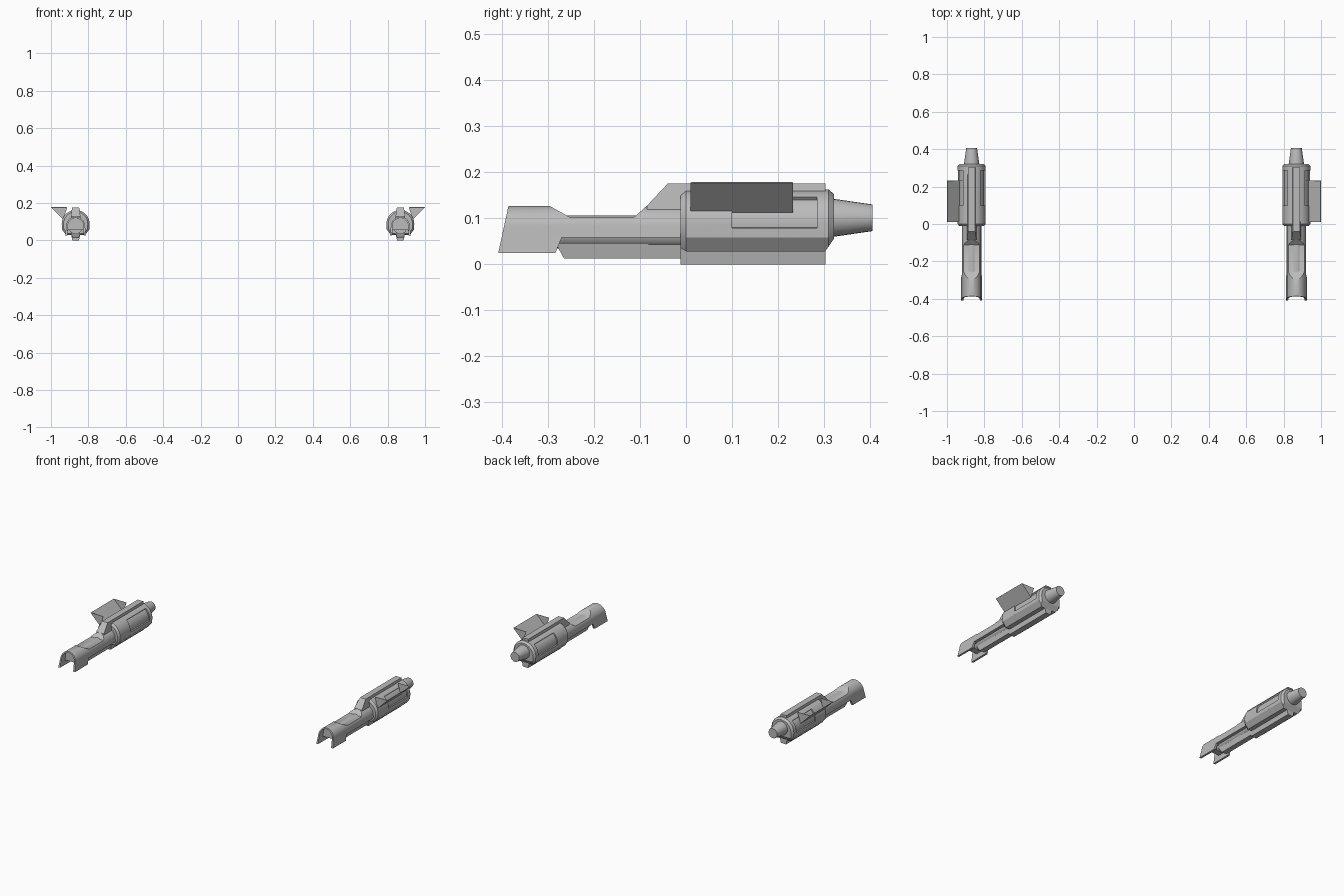
import bpy, bmesh
from math import sin, cos, radians
from mathutils import Matrix

cube = bpy.data.objects.get("Cube")
if cube:
    bpy.data.objects.remove(cube)

grey = bpy.data.materials.new("gunmetal_grey")
grey.use_nodes = True
grey.diffuse_color = (0.5, 0.5, 0.5, 1)
grey.node_tree.nodes["Principled BSDF"].inputs["Base Color"].default_value = (0.5, 0.5, 0.5, 1)

OFFSET = 0.868
parts = []


def arc(radius, cz, start, end, steps=20):
    """Points (x, z) on an arc around (0, cz)."""
    angles = [radians(start + (end - start) * i / steps) for i in range(steps + 1)]
    return [(radius * cos(a), cz + radius * sin(a)) for a in angles]


def loft(name, rings):
    """Closed solid through rings of equal point count."""
    bm = bmesh.new()
    loops = [[bm.verts.new(p) for p in ring] for ring in rings]
    n = len(loops[0])
    for a, b in zip(loops, loops[1:]):
        for i in range(n):
            bm.faces.new((a[i], a[(i + 1) % n], b[(i + 1) % n], b[i]))
    bm.faces.new(loops[0])
    bm.faces.new(loops[-1])
    bmesh.ops.recalc_face_normals(bm, faces=bm.faces)
    mesh = bpy.data.meshes.new(name)
    bm.to_mesh(mesh)
    bm.free()
    obj = bpy.data.objects.new(name, mesh)
    bpy.context.collection.objects.link(obj)
    return obj


def along(name, profile, y0, y1):
    """Extrude an (x, z) profile along y."""
    return loft(name, [[(x, y, z) for x, z in profile] for y in (y0, y1)])


def across(name, profile, low, high=None, split=0):
    """Extrude a (y, z) profile along x; points above split use the high half width."""
    high = low if high is None else high
    return loft(name, [[(s * (high if z > split else low), y, z) for y, z in profile]
                       for s in (-1, 1)])


def finish(obj, cutters=()):
    """Cut, shade, colour and remember a part."""
    for c in cutters:
        c.hide_render = True
        mod = obj.modifiers.new("cut", 'BOOLEAN')
        mod.operation, mod.solver, mod.object = 'DIFFERENCE', 'EXACT', c
    if cutters:
        bpy.context.view_layer.update()
        dg = bpy.context.evaluated_depsgraph_get()
        mesh = bpy.data.meshes.new_from_object(obj.evaluated_get(dg))
        obj.modifiers.clear()
        obj.data = mesh
        for c in cutters:
            bpy.data.objects.remove(c)
    obj.data.materials.clear()
    obj.data.materials.append(grey)
    bpy.ops.object.select_all(action='DESELECT')
    obj.select_set(True)
    bpy.context.view_layer.objects.active = obj
    bpy.ops.object.shade_smooth_by_angle(angle=radians(30))
    parts.append(obj)


# barrel: arched sleeve with slanted mouth, flat scoop on top and open underside
sleeve = [(0.056, 0.025)] + arc(0.05, 0.077, 0, 180) + [(-0.056, 0.025)]
bore = [(0.045, 0.0)] + arc(0.042, 0.077, 0, 180) + [(-0.045, 0.0)]
channel = [(0.045, 0.0), (0.042, 0.055), (-0.042, 0.055), (-0.045, 0.0)]
finish(along("barrel", sleeve, -0.408, 0.0), [
    across("mouth_cutter", [(-0.408, 0.025), (-0.383, 0.14), (-0.5, 0.14), (-0.5, 0.0), (-0.413, 0.0)], 0.1),
    across("scoop_cutter", [(-0.315, 0.137), (-0.252, 0.102), (-0.113, 0.102), (-0.074, 0.137)], 0.1),
    across("underside_cutter", [(-0.29, 0.01), (-0.27, 0.058), (0.1, 0.058), (0.1, 0.01)], 0.1),
    along("bore_cutter", bore, -0.5, -0.36),
    along("channel_cutter", channel, -0.45, -0.2),
])

# round core inside the sleeve and the rail beneath it
finish(along("barrel_core", arc(0.036, 0.07, 0, 342, 19), -0.3, 0.0))
finish(across("barrel_lower_rail",
              [(-0.28, 0.048), (-0.278, 0.036), (-0.265, 0.012), (0.0, 0.012), (0.0, 0.048)],
              0.016, 0.024, 0.03))

# receiver: domed housing with chamfered ends and recessed side panels
MID = 0.088
housing = ([(0.05, 0.028), (0.073, 0.058)] + arc(0.0745, MID, 0, 180, 28)
           + [(-0.073, 0.058), (-0.05, 0.028)])
sections = [(-0.012, 0.87), (0.0, 1), (0.31, 1), (0.322, 0.86)]
body = loft("receiver", [[(x * k, y, MID + (z - MID) * k) for x, z in housing]
                         for y, k in sections])
panel = arc(0.067, MID, -7, 51, 12) + arc(0.1, MID, 51, -7, 12)
finish(body, [
    across("heel_cutter", [(0.297, 0.02), (0.322, 0.056), (0.36, 0.056), (0.36, 0.02)], 0.2),
    along("panel_cutter_a", panel, 0.1, 0.285),
    along("panel_cutter_b", [(-x, z) for x, z in panel], 0.1, 0.285),
])

# rails above and below the receiver
finish(across("top_rail",
              [(-0.085, 0.11), (-0.085, 0.127), (-0.04, 0.175), (0.303, 0.175), (0.303, 0.11)],
              0.026, 0.019, 0.17))
finish(across("bottom_rail", [(-0.012, 0.04), (-0.012, 0.0), (0.303, 0.0), (0.303, 0.04)],
              0.018, 0.026, 0.02))

# tapered rear cap
finish(loft("rear_cone", [[(x, y, z) for x, z in arc(r, 0.101, 0, 345, 23)]
                          for r, y in ((0.041, 0.3), (0.041, 0.322), (0.029, 0.405))]))

# outer fin: sloping sheet closed by a triangle at each end
bm = bmesh.new()
ends = [[bm.verts.new((x, y, z)) for x, z in ((0.131, 0.177), (0.066, 0.112), (0.045, 0.177))]
        for y in (0.01, 0.233)]
bm.faces.new((ends[0][0], ends[0][1], ends[1][1], ends[1][0]))
for end in ends:
    bm.faces.new(end)
bmesh.ops.recalc_face_normals(bm, faces=bm.faces)
bmesh.ops.solidify(bm, geom=bm.faces[:], thickness=0.002)
bmesh.ops.recalc_face_normals(bm, faces=bm.faces)
fin_mesh = bpy.data.meshes.new("fin")
bm.to_mesh(fin_mesh)
bm.free()
fin = bpy.data.objects.new("fin", fin_mesh)
bpy.context.collection.objects.link(fin)
finish(fin)

# place the left blaster and mirror it to the right
for obj in parts:
    base = obj.name
    twin = obj.copy()
    twin.data = obj.data.copy()
    bpy.context.collection.objects.link(twin)
    obj.name, twin.name = "left_" + base, "right_" + base
    obj.data.transform(Matrix.Translation((OFFSET, 0, 0)))
    twin.data.transform(Matrix.Scale(-1, 4, (1, 0, 0)) @ Matrix.Translation((OFFSET, 0, 0)))
    twin.data.flip_normals()
